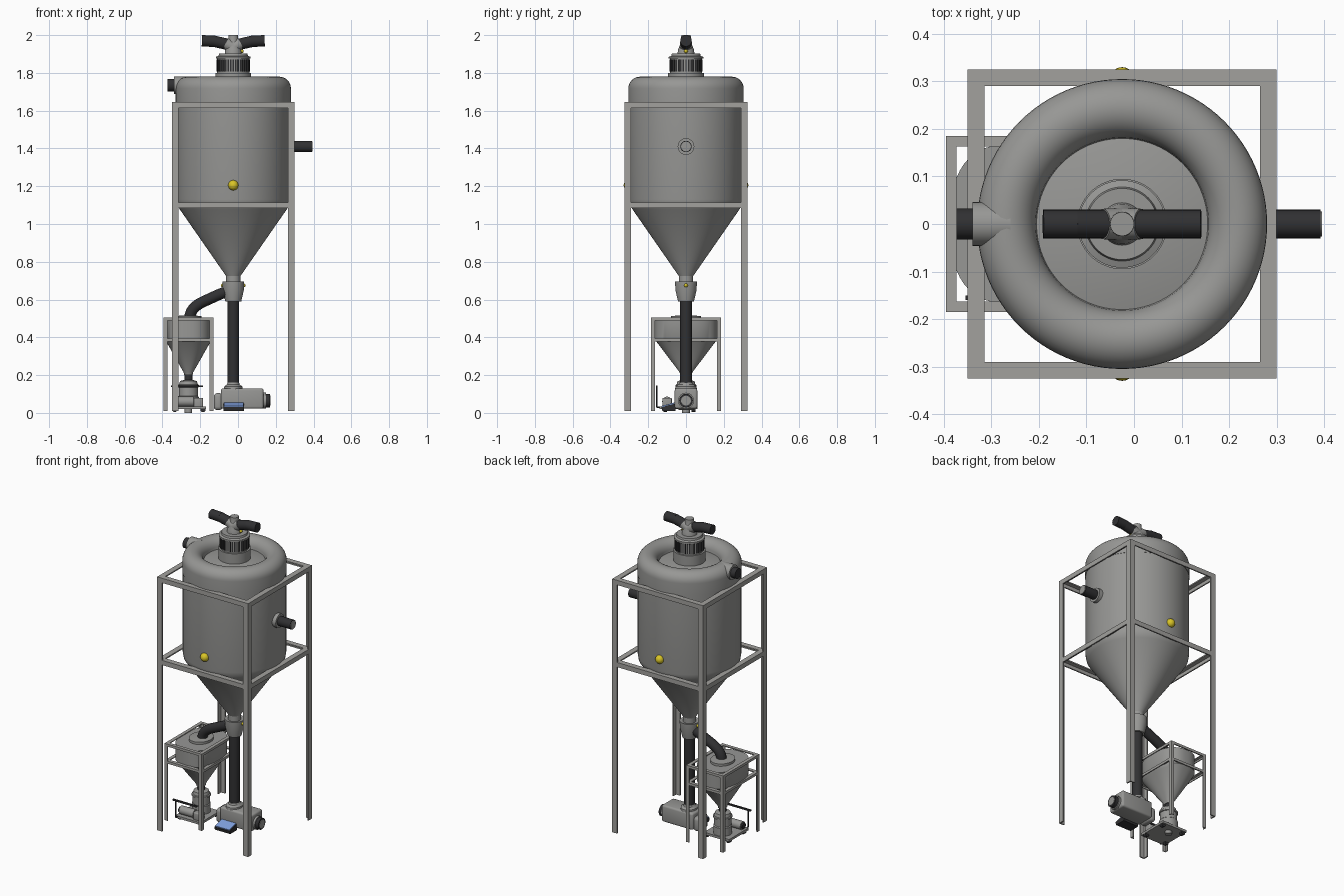
import bpy, bmesh, math
from mathutils import Vector, Matrix

if "Cube" in bpy.data.objects:
    bpy.data.objects.remove(bpy.data.objects["Cube"])

def mat(name, c):
    m = bpy.data.materials.new(name)
    m.diffuse_color = (*c, 1)
    m.use_nodes = True
    m.node_tree.nodes["Principled BSDF"].inputs["Base Color"].default_value = m.diffuse_color
    return m

STEEL = mat("tank_grey", (0.31, 0.31, 0.30))
FRAME = mat("frame_grey", (0.36, 0.355, 0.34))
RUBBER = mat("hose_black", (0.03, 0.03, 0.032))
YELLOW = mat("sensor_yellow", (0.70, 0.56, 0.02))
BLUE = mat("screen_blue", (0.22, 0.36, 0.75))
CX = -0.025   # tank axis
HX = -0.2625  # small hopper axis

def finish(name, bm, m, smooth=True):
    bmesh.ops.recalc_face_normals(bm, faces=bm.faces)
    me = bpy.data.meshes.new(name)
    bm.to_mesh(me)
    bm.free()
    me.materials.append(m)
    ob = bpy.data.objects.new(name, me)
    bpy.context.collection.objects.link(ob)
    if smooth:
        bpy.ops.object.select_all(action='DESELECT')
        ob.select_set(True)
        bpy.context.view_layer.objects.active = ob
        bpy.ops.object.shade_smooth_by_angle(angle=math.radians(35))
    return ob

def add_box(bm, x0, x1, y0, y1, z0, z1):
    M = Matrix.Translation(((x0+x1)/2, (y0+y1)/2, (z0+z1)/2)) @ Matrix.Diagonal((x1-x0, y1-y0, z1-z0, 1))
    return bmesh.ops.create_cube(bm, size=1, matrix=M)["verts"]

def box(name, m, *dims, bevel=0):
    bm = bmesh.new()
    add_box(bm, *dims)
    if bevel:
        bmesh.ops.bevel(bm, geom=bm.edges[:], offset=bevel, segments=3, affect='EDGES', profile=0.5)
    return finish(name, bm, m, bool(bevel))

def lathe(name, m, prof, x, y=0, sx=1, sy=1, power=2, n=64):
    """Spin (radius, height) points; power above 2 squares the outline."""
    bm = bmesh.new()
    rings = []
    for r, z in prof:
        ring = []
        for i in range(n):
            c, s = math.cos(2*math.pi*i/n), math.sin(2*math.pi*i/n)
            k = r / (abs(c)**power + abs(s)**power)**(1/power)
            ring.append(bm.verts.new((x + k*c*sx, y + k*s*sy, z)))
        rings.append(ring)
    for a, b in zip(rings, rings[1:]):
        for i in range(n):
            j = (i+1) % n
            bm.faces.new((a[i], a[j], b[j], b[i]))
    bm.faces.new(rings[0])
    bm.faces.new(rings[-1])
    return finish(name, bm, m)

def rod(name, m, a, b, r, r2=None, n=32):
    a, b = Vector(a), Vector(b)
    bm = bmesh.new()
    M = Matrix.Translation((a+b)/2) @ (b-a).to_track_quat('Z', 'Y').to_matrix().to_4x4()
    bmesh.ops.create_cone(bm, cap_ends=True, segments=n, radius1=r, radius2=r if r2 is None else r2,
                          depth=(b-a).length, matrix=M)
    return finish(name, bm, m)

def ball(name, m, p, r):
    bm = bmesh.new()
    bmesh.ops.create_uvsphere(bm, u_segments=20, v_segments=12, radius=r, matrix=Matrix.Translation(p))
    return finish(name, bm, m)

def angle_frame(name, cx, hx, hy, z0, z1, rails, w, t, h):
    """Four angle-iron legs with angle-iron rails at the given top heights."""
    bm = bmesh.new()
    def rect(xa, xb, ya, yb, za, zb):
        add_box(bm, min(xa, xb), max(xa, xb), min(ya, yb), max(ya, yb), za, zb)
    for sx in (-1, 1):
        for sy in (-1, 1):
            x, y = cx + sx*hx, sy*hy
            rect(x, x - sx*w, y, y - sy*t, z0, z1)
            rect(x, x - sx*t, y, y - sy*w, z0, z1)
    for z in rails:
        for s in (-1, 1):
            y, x = s*hy, cx + s*hx
            rect(cx-hx, cx+hx, y, y - s*w, z-t, z)
            rect(cx-hx, cx+hx, y, y - s*t, z-h, z)
            rect(x, x - s*w, -hy, hy, z-t, z)
            rect(x, x - s*t, -hy, hy, z-h, z)
    return finish(name, bm, FRAME, False)

# Main stand and small hopper stand
angle_frame("main_stand", CX, 0.325, 0.325, 0.01, 1.645, (1.645, 1.115), 0.035, 0.008, 0.03)
angle_frame("hopper_stand", HX, 0.1325, 0.185, 0.01, 0.505, (0.505, 0.395), 0.022, 0.005, 0.016)

# Tank: cone, cylindrical wall
lathe("tank_body", STEEL, [(0.03, 0.70), (0.035, 0.72), (0.285, 1.08), (0.298, 1.10), (0.303, 1.13), (0.303, 1.65)], CX, n=96)
# Lid: rolled rim around a shallow dished centre
rim = [(0.305, 1.645)] + [(0.243 + 0.062*math.cos(a), 1.718 + 0.062*math.sin(a))
                          for a in (math.pi*i/16 for i in range(17))]
lathe("tank_lid", STEEL, rim + [(0.18, 1.715), (0.09, 1.735)], CX, n=96)

# Filter collar with dark slots
lathe("filter_collar", STEEL, [(0.095, 1.72), (0.095, 1.80), (0.085, 1.80), (0.085, 1.875), (0.092, 1.875),
                               (0.092, 1.885), (0.078, 1.89), (0.075, 1.902), (0.05, 1.902)], CX)
bm = bmesh.new()
for i in range(40):
    vs = add_box(bm, 0.08, 0.088, -0.0035, 0.0035, 1.808, 1.872)
    bmesh.ops.rotate(bm, verts=vs, matrix=Matrix.Rotation(2*math.pi*i/40, 3, 'Z'))
bmesh.ops.translate(bm, verts=bm.verts, vec=(CX, 0, 0))
finish("collar_slots", bm, RUBBER, False)

# Top splitter and its two hoses
lathe("splitter_neck", STEEL, [(0.045, 1.90), (0.042, 1.925), (0.026, 1.96), (0.025, 2.0)], CX)
for s in (-1, 1):
    rod("splitter_branch", STEEL, (CX, 0, 1.935), (CX + s*0.04, 0, 1.957), 0.034, 0.032)
    bm = bmesh.new()
    bm.free()
    rod("top_hose", RUBBER, (CX + s*0.03, 0, 1.951), (CX + s*0.10, 0, 1.967), 0.03)
    rod("top_hose_end", RUBBER, (CX + s*0.095, 0, 1.967), (CX + s*0.166, 0, 1.970), 0.03)
    ball("tank_sensor", YELLOW, (CX, s*0.303, 1.205), 0.027)
    ball("valve_sensor", YELLOW, (CX + s*0.055, 0, 0.675), 0.01)
ball("neck_sensor", YELLOW, (CX + 0.045, 0, 1.915), 0.01)

# Side ports on the tank
rod("left_port", STEEL, (-0.34, 0, 1.735), (-0.26, 0, 1.735), 0.046)
rod("left_port_hose", RUBBER, (-0.373, 0, 1.735), (-0.335, 0, 1.735), 0.033)
rod("right_port", STEEL, (0.24, 0, 1.41), (0.30, 0, 1.41), 0.044)
rod("right_port_hose", RUBBER, (0.29, 0, 1.41), (0.392, 0, 1.41), 0.03)
rod("right_port_cap", STEEL, (0.39, 0, 1.41), (0.395, 0, 1.41), 0.026)

# Diverter valve and down pipe
lathe("diverter_valve", STEEL, [(0.036, 0.69), (0.058, 0.695), (0.056, 0.65), (0.042, 0.59), (0.03, 0.59)][::-1], CX)
rod("valve_throat", STEEL, (CX, 0, 0.69), (CX, 0, 0.73), 0.038)
rod("down_hose", RUBBER, (CX, 0, 0.13), (CX, 0, 0.60), 0.031)

# Curved branch hose to the small hopper
cu = bpy.data.curves.new("branch_hose", 'CURVE')
cu.dimensions = '3D'
cu.bevel_depth = 0.03
cu.bevel_resolution = 5
cu.use_fill_caps = True
sp = cu.splines.new('BEZIER')
pts = [(-0.045, 0.645, 0.04, 0.008), (-0.17, 0.595, 0.05, 0.022), (-0.255, 0.505, 0.004, 0.045)]
sp.bezier_points.add(len(pts) - 1)
for bp, (x, z, dx, dz) in zip(sp.bezier_points, pts):
    bp.co = (x, 0, z)
    bp.handle_left = (x + dx, 0, z + dz)
    bp.handle_right = (x - dx, 0, z - dz)
cu.materials.append(RUBBER)
bpy.context.collection.objects.link(bpy.data.objects.new("branch_hose", cu))
rod("valve_branch", STEEL, (CX, 0, 0.65), (-0.065, 0, 0.64), 0.036)

# Small hopper with lid ring and outlet
lathe("small_hopper", STEEL, [(0.03, 0.20), (0.034, 0.215), (0.155, 0.375), (0.167, 0.39), (0.167, 0.497)],
      HX, sx=0.75, power=2.5)
lathe("hopper_lid_ring", STEEL, [(0.08, 0.495), (0.08, 0.512), (0.04, 0.516)], HX, sx=0.85)
rod("hopper_outlet", RUBBER, (HX, 0, 0.17), (HX, 0, 0.205), 0.021)

# Mill below the hopper
lathe("mill_drum", STEEL, [(0.02, 0.0), (0.02, 0.03), (0.055, 0.03), (0.055, 0.085), (0.05, 0.09), (0.05, 0.135),
                           (0.056, 0.137), (0.056, 0.147), (0.05, 0.15), (0.045, 0.168), (0.022, 0.175)], HX)
box("mill_base", STEEL, -0.35, -0.17, -0.14, 0.06, 0.02, 0.035)
for x in (-0.335, -0.185):
    rod("base_caster", RUBBER, (x, -0.12, 0.018), (x, -0.10, 0.018), 0.014)
    rod("base_caster", RUBBER, (x, 0.03, 0.018), (x, 0.05, 0.018), 0.014)
rod("mill_motor", STEEL, (-0.335, -0.10, 0.06), (-0.235, -0.10, 0.06), 0.026)
rod("motor_cap", RUBBER, (-0.345, -0.10, 0.06), (-0.333, -0.10, 0.06), 0.018)
box("gearbox", STEEL, -0.235, -0.185, -0.125, -0.075, 0.03, 0.08, bevel=0.006)
rod("control_post", RUBBER, (-0.335, -0.155, 0.03), (-0.335, -0.155, 0.14), 0.004, n=12)
rod("control_foot", RUBBER, (-0.335, -0.155, 0.031), (-0.335, -0.12, 0.031), 0.004, n=12)
box("control_bar", RUBBER, -0.355, -0.185, -0.16, -0.15, 0.136, 0.146)

# Blower: housing, rounded tail, intake, hose collar
box("blower_housing", STEEL, -0.09, 0.135, -0.06, 0.06, 0.022, 0.13, bevel=0.012)
box("blower_tail", STEEL, -0.128, -0.08, -0.05, 0.05, 0.015, 0.105, bevel=0.018)
lathe("hose_collar", STEEL, [(0.058, 0.12), (0.056, 0.14), (0.04, 0.15), (0.036, 0.16)], CX, sx=0.85)
rod("intake_flange", STEEL, (0.13, 0, 0.065), (0.148, 0, 0.065), 0.042)
rod("intake_pipe", RUBBER, (0.145, 0, 0.065), (0.17, 0, 0.065), 0.036)
rod("intake_face", STEEL, (0.168, 0, 0.065), (0.172, 0, 0.065), 0.026)

# Control console with a sloping screen
def wedge(name, m, x0, x1, prof):
    bm = bmesh.new()
    f = bm.faces.new([bm.verts.new((x0, y, z)) for y, z in prof])
    ext = bmesh.ops.extrude_face_region(bm, geom=[f])["geom"]
    bmesh.ops.translate(bm, verts=[v for v in ext if isinstance(v, bmesh.types.BMVert)], vec=(x1-x0, 0, 0))
    finish(name, bm, m, False)

wedge("console", RUBBER, -0.078, 0.032, [(-0.055, 0.01), (-0.125, 0.01), (-0.13, 0.03), (-0.055, 0.05)])
wedge("console_screen", BLUE, -0.074, 0.028, [(-0.128, 0.031), (-0.06, 0.049), (-0.061, 0.055), (-0.129, 0.037)])
